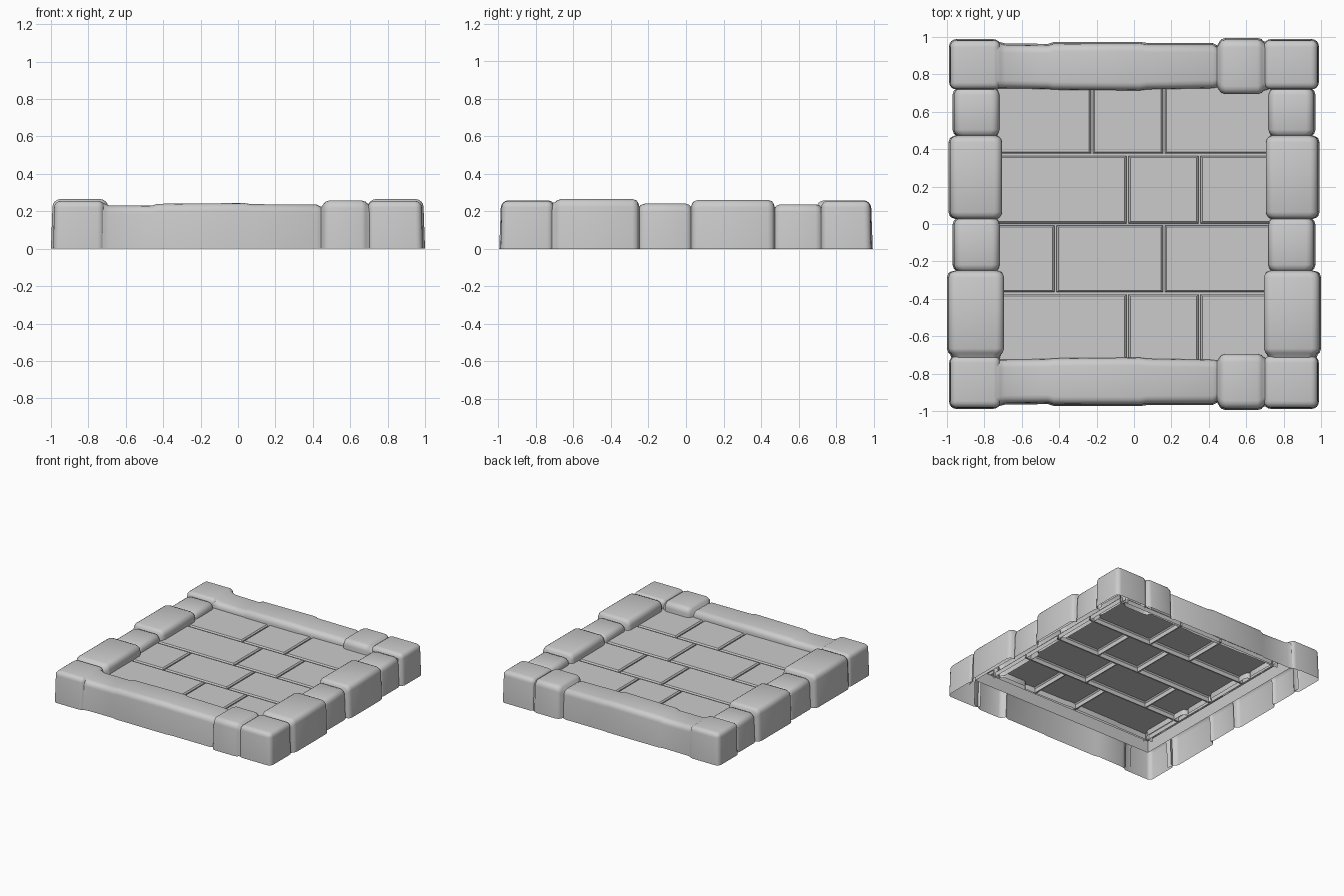
import bpy, bmesh, math
from mathutils import Vector

if "Cube" in bpy.data.objects:
    bpy.data.objects.remove(bpy.data.objects["Cube"])

INNER_Z = 0.14   # lower edge of the inner faces of the rim
FLOOR_Z = 0.185  # top of the floor tiles


def finish(name, bm, angle=40):
    bm.normal_update()
    me = bpy.data.meshes.new(name)
    bm.to_mesh(me)
    bm.free()
    ob = bpy.data.objects.new(name, me)
    bpy.context.collection.objects.link(ob)
    bpy.ops.object.select_all(action='DESELECT')
    ob.select_set(True)
    bpy.context.view_layer.objects.active = ob
    bpy.ops.object.shade_smooth_by_angle(angle=math.radians(angle))
    return ob


def section(o, i, h, r=0.042):
    # Open cross-section: outer wall, rounded top, inner wall
    pts = [(o, 0.0)]
    arc = [math.radians(a) for a in (0, 22.5, 45, 67.5, 90)]
    top = o - 0.008
    pts += [(top - r + r * math.cos(a), h - r + r * math.sin(a)) for a in arc]
    pts += [(i + r - r * math.cos(a), h - r + r * math.sin(a)) for a in reversed(arc)]
    pts.append((i, INNER_Z))
    return pts


def rim_side(name, stations, place):
    # Skin a run of stones through cross-sections (position, outer, inner, height)
    bm = bmesh.new()
    rows = [[bm.verts.new(place(s, c, z)) for c, z in section(o, i, h)]
            for s, o, i, h in stations]
    for a, b in zip(rows, rows[1:]):
        for k in range(len(a) - 1):
            bm.faces.new((a[k], a[k + 1], b[k + 1], b[k]))
    bm.normal_update()
    if sum(f.normal.z * f.calc_area() for f in bm.faces) < 0:
        bmesh.ops.reverse_faces(bm, faces=bm.faces[:])
    return finish(name, bm, 60)


def stones(specs):
    # Each stone swells from pinched ends: (start, end, outer, inner, height)
    out = []
    for a, b, o, i, h in specs:
        for d, p in ((0.004, 0.017), (0.012, 0.007), (0.034, 0.0)):
            out.append((a + d, o - p, i + p, h - p))
        for d, p in ((0.034, 0.0), (0.012, 0.007), (0.004, 0.017)):
            out.append((b - d, o - p, i + p, h - p))
    return out


# Front and back rims: a long worn run, then one larger block
long_run = [(-0.79, 0.981, 0.725, 0.254), (-0.735, 0.980, 0.725, 0.252),
            (-0.715, 0.972, 0.725, 0.242),
            (-0.69, 0.966, 0.725, 0.232), (-0.46, 0.963, 0.722, 0.230),
            (-0.43, 0.972, 0.718, 0.240), (0.03, 0.974, 0.714, 0.244),
            (0.07, 0.968, 0.720, 0.238), (0.42, 0.968, 0.726, 0.236),
            (0.445, 0.955, 0.732, 0.224)]
end_block = stones([(0.455, 0.695, 0.995, 0.695, 0.258)])
tail = [(0.75, 0.962, 0.73, 0.232)]
for sgn, label in ((-1, "front"), (1, "back")):
    rim_side(label + "_rim_stones", long_run + end_block + tail,
             lambda s, c, z, g=sgn: (s, g * c, z))

# Left and right rims: alternating large and small blocks
blocks = stones([(-0.70, -0.252, 1.0, 0.695, 0.265),
                 (-0.252, 0.03, 0.970, 0.718, 0.241),
                 (0.03, 0.47, 0.992, 0.705, 0.260),
                 (0.47, 0.725, 0.970, 0.72, 0.237)])
blocks = [(-0.76, 0.962, 0.73, 0.23)] + blocks + [(0.77, 0.957, 0.73, 0.22)]
for sgn, label in ((-1, "left"), (1, "right")):
    rim_side(label + "_rim_stones", blocks,
             lambda s, c, z, g=sgn: (g * c, s, z))


def corner_stone(name, sx, sy):
    # Rounded block, open below and towards its neighbours
    bm = bmesh.new()
    bmesh.ops.create_cube(bm, size=1.0)
    ax = 0.695 if sx > 0 else 0.715
    ay = 0.72 if sy > 0 else 0.705
    for v in bm.verts:
        top = v.co.z > 0
        b = 0.982 if top else 0.988
        x = b if v.co.x * sx > 0 else ax
        y = b if v.co.y * sy > 0 else ay
        v.co = Vector((sx * x, sy * y, 0.256 if top else 0.0))
    edges = [e for e in bm.edges if max(v.co.z for v in e.verts) > 0.1]
    bmesh.ops.bevel(bm, geom=edges, offset=0.036, segments=4, profile=0.5, affect='EDGES')
    bm.normal_update()
    dead = [f for f in bm.faces if f.normal.z < -0.9 or (f.calc_area() > 0.02 and
            (f.normal.x * sx < -0.9 or f.normal.y * sy < -0.9))]
    bmesh.ops.delete(bm, geom=dead, context='FACES')
    for v in bm.verts:
        if v.co.z < 0.01 and abs(v.co.x) < 0.77 and abs(v.co.y) < 0.77:
            v.co.z = INNER_Z
    finish(name, bm)


for sx, nx in ((-1, "left"), (1, "right")):
    for sy, ny in ((-1, "front"), (1, "back")):
        corner_stone(f"{ny}_{nx}_corner_stone", sx, sy)


def tile(name, x0, x1, y0, y1):
    # Hollow floor slab with a chamfered top edge
    bm = bmesh.new()
    loops = []
    for inset, z in ((0.0, 0.14), (0.0, FLOOR_Z - 0.01), (0.009, FLOOR_Z)):
        loops.append([bm.verts.new((x, y, z)) for x, y in (
            (x0 + inset, y0 + inset), (x1 - inset, y0 + inset),
            (x1 - inset, y1 - inset), (x0 + inset, y1 - inset))])
    for a, b in zip(loops, loops[1:]):
        for k in range(4):
            bm.faces.new((a[k], a[(k + 1) % 4], b[(k + 1) % 4], b[k]))
    bm.faces.new(loops[-1])
    finish(name, bm, 20)


def grout(name, x0, x1, y0, y1):
    bm = bmesh.new()
    bm.faces.new([bm.verts.new((x, y, 0.145)) for x, y in
                  ((x0, y0), (x1, y0), (x1, y1), (x0, y1))])
    finish(name, bm)


# Floor tiles in four staggered courses
g, e = 0.006, 0.745
courses = [(-e, -0.37, (-0.035, 0.35)), (-0.37, -0.002, (-0.42, 0.16)),
           (-0.002, 0.37, (-0.035, 0.35)), (0.37, e, (-0.225, 0.16))]
for r, (y0, y1, cuts) in enumerate(courses):
    xs = (-e,) + cuts + (e,)
    for c in range(3):
        tile(f"floor_tile_{r}_{c}", xs[c] + g, xs[c + 1] - g, y0 + g, y1 - g)
    for c, x in enumerate(cuts):
        grout(f"joint_{r}_{c}", x - g, x + g, y0 + g, y1 - g)
    if r:
        grout(f"course_joint_{r}", -e, e, y0 - g, y0 + g)

# Hidden skirt under the rim
bm = bmesh.new()
k = 0.84
low, high = ([bm.verts.new((x * k, y * k, z)) for x, y in ((-1, -1), (1, -1), (1, 1), (-1, 1))]
             for z in (0.12, 0.22))
for n in range(4):
    bm.faces.new((low[n], low[(n + 1) % 4], high[(n + 1) % 4], high[n]))
finish("under_skirt", bm)
